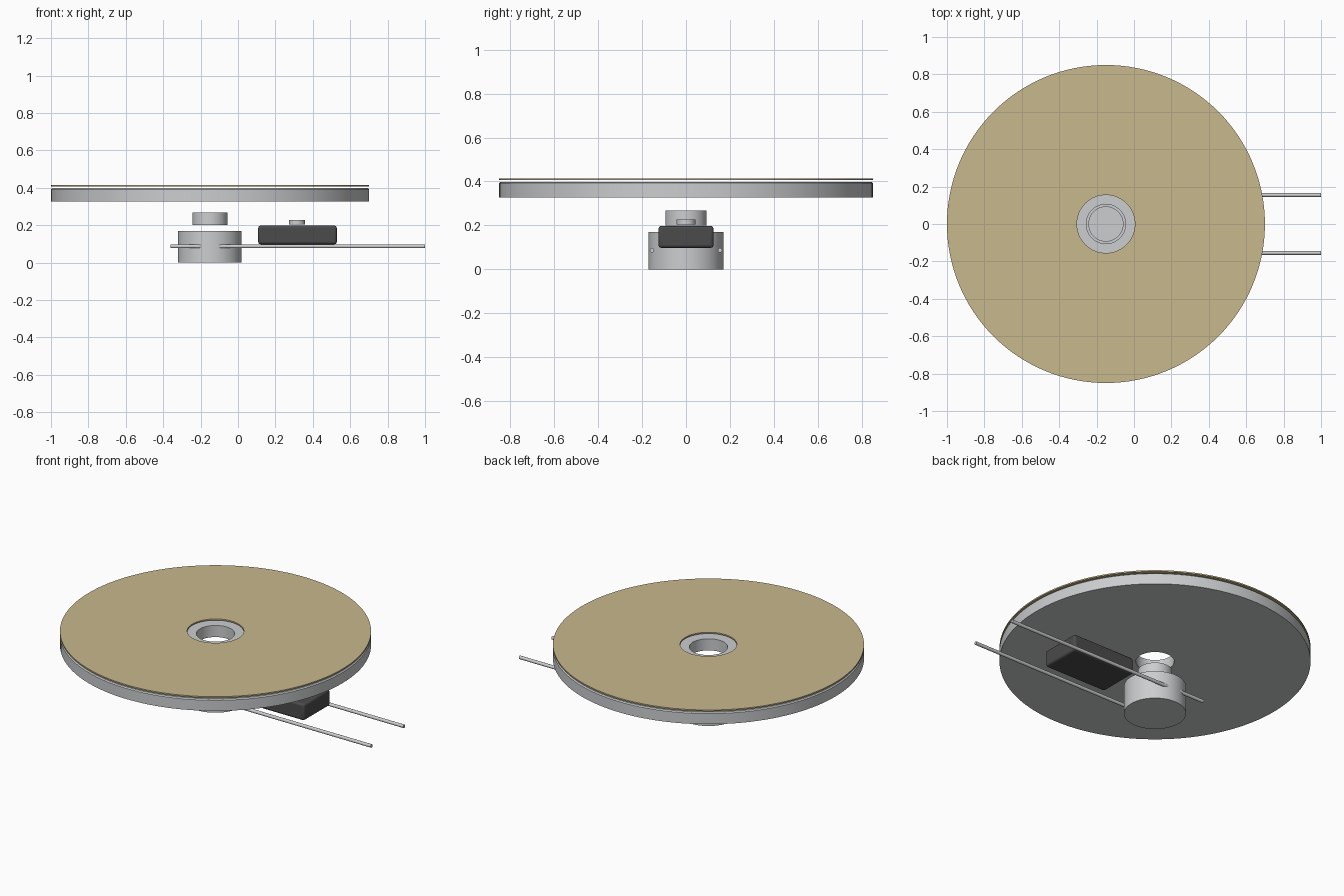
import bpy, bmesh, math
from mathutils import Matrix

cube = bpy.data.objects.get("Cube")
if cube:
    bpy.data.objects.remove(cube, do_unlink=True)

AXIS_X = -0.15  # shared axis of the platter, hub and base


def material(name, color):
    mat = bpy.data.materials.new(name)
    mat.use_nodes = True
    mat.diffuse_color = (*color, 1)
    mat.node_tree.nodes["Principled BSDF"].inputs["Base Color"].default_value = (*color, 1)
    return mat


metal = material("light grey metal", (0.6, 0.61, 0.62))
tan = material("tan surface", (0.58, 0.48, 0.27))
dark = material("dark grey plastic", (0.07, 0.07, 0.07))


def finish(name, bm, mat, location, bevel=0):
    bmesh.ops.recalc_face_normals(bm, faces=bm.faces)
    mesh = bpy.data.meshes.new(name)
    bm.to_mesh(mesh)
    bm.free()
    mesh.materials.append(mat)
    obj = bpy.data.objects.new(name, mesh)
    obj.location = location
    bpy.context.collection.objects.link(obj)
    if bevel:
        mod = obj.modifiers.new("rounded edges", "BEVEL")
        mod.width, mod.segments, mod.limit_method = bevel, 3, "ANGLE"
    bpy.ops.object.select_all(action="DESELECT")
    obj.select_set(True)
    bpy.context.view_layer.objects.active = obj
    bpy.ops.object.shade_smooth_by_angle(angle=math.radians(35))
    return obj


def cylinder(name, mat, x, radius, bottom, top, sides=64):
    bm = bmesh.new()
    bmesh.ops.create_cone(bm, cap_ends=True, segments=sides, radius1=radius,
                          radius2=radius, depth=top - bottom)
    return finish(name, bm, mat, (x, 0, (bottom + top) / 2))


def ring(name, mat, inner, outer, bottom, top, chamfer=0, sides=128):
    # Closed cross-section revolved around z
    profile = [(inner, bottom), (outer, bottom)]
    if chamfer:
        profile += [(outer, top - chamfer), (outer - chamfer, top)]
    else:
        profile += [(outer, top)]
    profile += [(inner, top)]
    bm = bmesh.new()
    loops = []
    for i in range(sides):
        a = math.tau * i / sides
        loops.append([bm.verts.new((r * math.cos(a), r * math.sin(a), z)) for r, z in profile])
    n = len(profile)
    for i in range(sides):
        here, there = loops[i], loops[(i + 1) % sides]
        for j in range(n):
            k = (j + 1) % n
            bm.faces.new((here[j], there[j], there[k], here[k]))
    return finish(name, bm, mat, (AXIS_X, 0, 0))


# Platter with a centre hole, and the thin mat above it
ring("platter", metal, 0.105, 0.85, 0.328, 0.398, chamfer=0.006)
ring("platter_mat", tan, 0.155, 0.85, 0.406, 0.414)

# Base and the hub above it
cylinder("base", metal, AXIS_X, 0.17, 0, 0.17)
cylinder("hub", metal, AXIS_X, 0.094, 0.2, 0.268)

# Motor block with its small shaft
bm = bmesh.new()
bmesh.ops.create_cube(bm, size=1)
bmesh.ops.scale(bm, vec=(0.42, 0.25, 0.1), verts=bm.verts)
finish("motor_block", bm, dark, (0.318, 0, 0.148), bevel=0.013)
cylinder("motor_shaft", metal, 0.315, 0.043, 0.204, 0.227, sides=48)

# Pair of guide rods running through the base
for side, y in (("left", 0.155), ("right", -0.155)):
    bm = bmesh.new()
    bmesh.ops.create_cone(bm, cap_ends=True, segments=24, radius1=0.01, radius2=0.01,
                          depth=1.36, matrix=Matrix.Rotation(math.pi / 2, 4, "Y"))
    finish("guide_rod_" + side, bm, metal, (0.32, y, 0.087))
